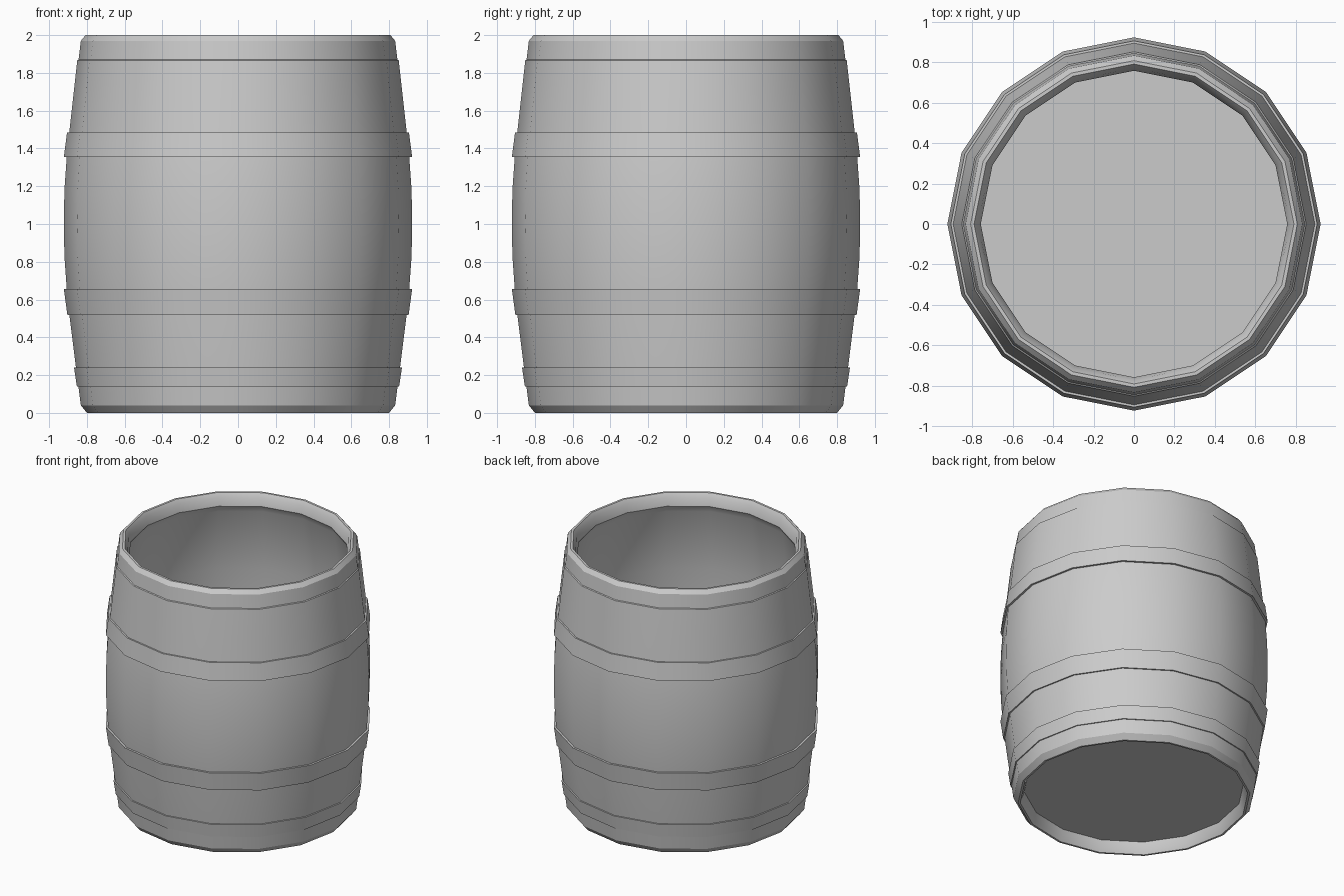
import bpy, bmesh, math

if "Cube" in bpy.data.objects:
    bpy.data.objects.remove(bpy.data.objects["Cube"])

SIDES = 16


def lathe(name, profile, closed=False):
    """Revolve (radius, z) points around z; points on the axis become poles."""
    bm = bmesh.new()
    rings = []
    for r, z in profile:
        if r == 0:
            rings.append([bm.verts.new((0, 0, z))] * SIDES)
        else:
            rings.append([bm.verts.new((r * math.cos(2 * math.pi * i / SIDES),
                                        r * math.sin(2 * math.pi * i / SIDES), z))
                          for i in range(SIDES)])
    pairs = list(zip(rings, rings[1:]))
    if closed:
        pairs.append((rings[-1], rings[0]))
    for a, b in pairs:
        for i in range(SIDES):
            j = (i + 1) % SIDES
            bm.faces.new(list(dict.fromkeys((a[i], a[j], b[j], b[i]))))
    bmesh.ops.recalc_face_normals(bm, faces=bm.faces)
    mesh = bpy.data.meshes.new(name)
    bm.to_mesh(mesh)
    bm.free()
    obj = bpy.data.objects.new(name, mesh)
    bpy.context.collection.objects.link(obj)
    bpy.ops.object.select_all(action='DESELECT')
    obj.select_set(True)
    bpy.context.view_layer.objects.active = obj
    bpy.ops.object.shade_smooth_by_angle(angle=math.radians(30))
    return obj


# Hollow barrel shell: recessed base, bulging staves, bevelled rim, inner wall, floor
lathe("barrel_body", [
    (0, 0.085), (0.757, 0.085), (0.77, 0.03), (0.785, 0), (0.80, 0),
    (0.832, 0.04), (0.845, 0.14), (0.858, 0.24), (0.893, 0.52), (0.907, 0.66),
    (0.919, 0.83), (0.922, 1.0), (0.919, 1.18), (0.907, 1.35), (0.894, 1.48),
    (0.851, 1.866), (0.844, 1.87), (0.832, 1.97), (0.807, 2.0),
    (0.79, 2.0), (0.77, 1.97), (0.757, 1.91),
    (0.785, 1.86), (0.84, 1.4), (0.86, 1.0), (0.84, 0.6), (0.79, 0.11), (0, 0.11),
])

# Metal hoops: (name, bottom z, bottom radius, top z, top radius)
hoops = [
    ("base_hoop", 0.14, 0.853, 0.24, 0.868),
    ("lower_hoop", 0.517, 0.903, 0.655, 0.922),
    ("upper_hoop", 1.355, 0.922, 1.485, 0.905),
]
for name, z0, r0, z1, r1 in hoops:
    lathe(name, [(r0 - 0.03, z0), (r0, z0), (r1, z1), (r1 - 0.03, z1)], closed=True)
